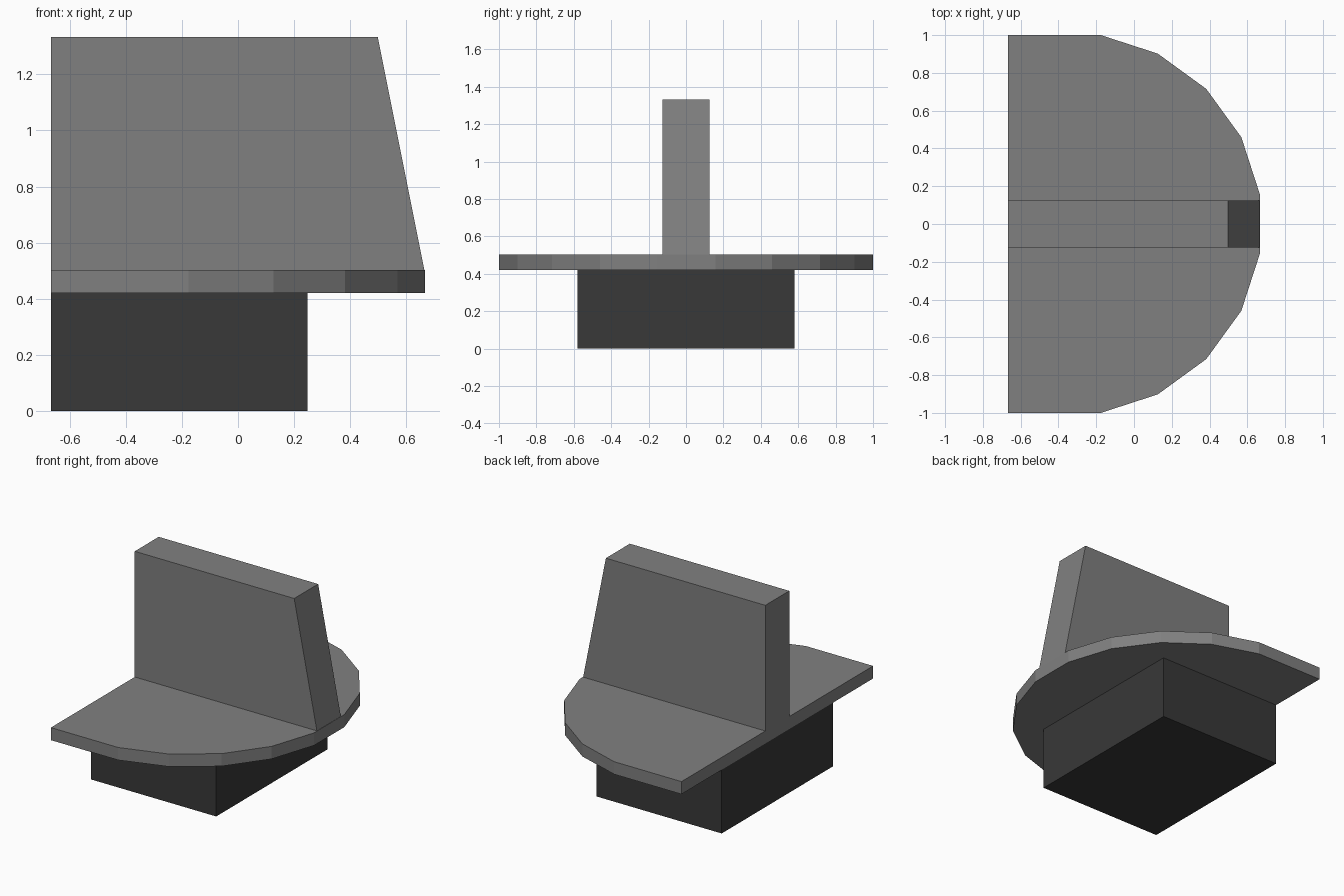
import bpy, bmesh, math
from mathutils import Vector

if "Cube" in bpy.data.objects:
    bpy.data.objects.remove(bpy.data.objects["Cube"])


def material(name, value):
    m = bpy.data.materials.new(name)
    m.diffuse_color = (value, value, value, 1)
    m.use_nodes = True
    m.node_tree.nodes["Principled BSDF"].inputs["Base Color"].default_value = m.diffuse_color
    return m


GREY = material("mid grey", 0.216)
DARK = material("dark grey", 0.04)


def prism(name, profile, offset, mat):
    """Extrude a flat closed profile along an offset vector."""
    bm = bmesh.new()
    face = bm.faces.new([bm.verts.new(p) for p in profile])
    ext = bmesh.ops.extrude_face_region(bm, geom=[face])
    verts = [v for v in ext["geom"] if isinstance(v, bmesh.types.BMVert)]
    bmesh.ops.translate(bm, verts=verts, vec=Vector(offset))
    bmesh.ops.recalc_face_normals(bm, faces=bm.faces)
    mesh = bpy.data.meshes.new(name)
    bm.to_mesh(mesh)
    bm.free()
    mesh.materials.append(mat)
    obj = bpy.data.objects.new(name, mesh)
    bpy.context.collection.objects.link(obj)
    return obj


BACK = -0.667          # shared flat side of all parts
Z_PLATE, Z_TOP = 0.42, 0.503

# Base block
prism("base_block",
      [(BACK, -0.58, 0), (0.247, -0.58, 0), (0.247, 0.58, 0), (BACK, 0.58, 0)],
      (0, 0, Z_PLATE), DARK)

# Half-round plate: ten points of a 20-sided circle, squared off at the flat side
radius = 1 / math.sin(math.radians(81))
arc = [(-0.334 + radius * math.cos(math.radians(a)),
        radius * math.sin(math.radians(a)), Z_PLATE) for a in range(-81, 82, 18)]
prism("round_plate",
      [(BACK, -1, Z_PLATE)] + arc + [(BACK, 1, Z_PLATE)],
      (0, 0, Z_TOP - Z_PLATE), GREY)

# Upright fin with a sloping end
prism("upright_fin",
      [(BACK, -0.125, Z_TOP), (0.664, -0.125, Z_TOP),
       (0.498, -0.125, 1.333), (BACK, -0.125, 1.333)],
      (0, 0.25, 0), GREY)
